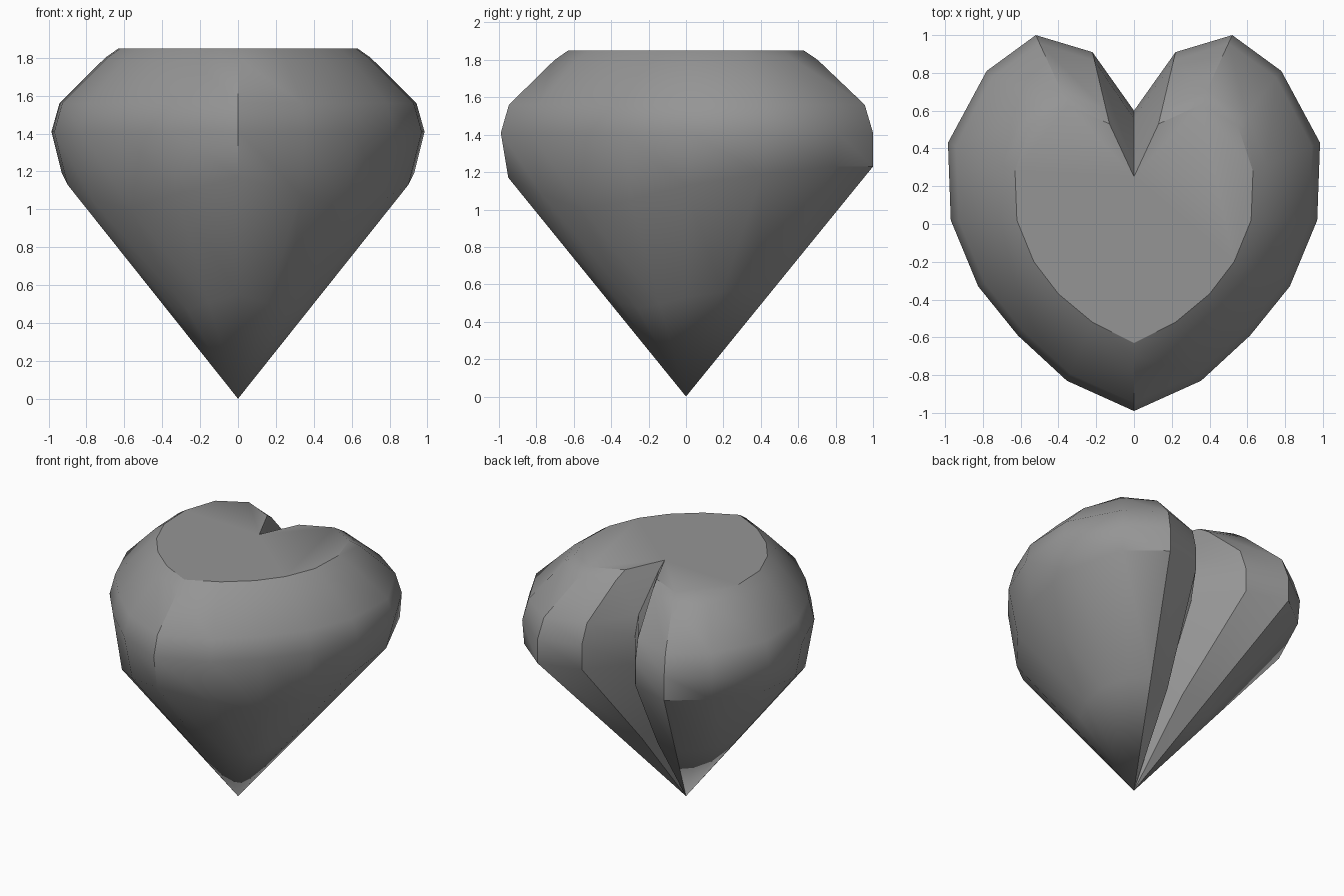
import bpy
import bmesh
import math
from mathutils import Vector

cube = bpy.data.objects.get("Cube")
if cube:
    bpy.data.objects.remove(cube, do_unlink=True)

# One flat grey for the whole stone
grey = bpy.data.materials.new("stone grey")
grey.use_nodes = True
colour = (0.3, 0.3, 0.3, 1.0)
grey.diffuse_color = colour
grey.node_tree.nodes["Principled BSDF"].inputs["Base Color"].default_value = colour

# Half heart outlines, from the front tip round to the notch at the back
girdle = [(0, -.99), (.355, -.83), (.615, -.59), (.825, -.33), (.97, .02),
          (.985, .43), (.78, .81), (.52, 1), (.22, .91), (0, .6)]
table = [(0, -.63), (.22, -.52), (.4, -.37), (.53, -.2), (.62, .02),
         (.63, .28), (.55, .52), (.35, .63), (.13, .53), (0, .25)]
lower = [(0, -.95, 1.17), (.33, -.77, 1.08), (.57, -.55, 1), (.77, -.3, 1.05), (.9, 0, 1.13),
         (.93, .41, 1.19), (.77, .8, 1.23), (.52, 1, 1.23), (.22, .91, 1.23), (0, .6, 1.21)]
APEX = Vector((0, 0, 0))


def mirrored(half):
    """Close a half outline into a full counter-clockwise ring."""
    return half + [Vector((-p.x, p.y, p.z)) for p in half[-2:0:-1]]


def crown_ring(spread, z):
    """Outline between the table (0) and the girdle (1)."""
    return mirrored([Vector((*t, z)).lerp(Vector((*g, z)), spread)
                     for t, g in zip(table, girdle)])


# Pavilion ring part way to the apex, pinched at the lobes beside the notch
waist = [Vector(p) * .47 for p in lower]
waist[8].x = .065

rings = [crown_ring(0, 1.85), crown_ring(.2, 1.8), crown_ring(.88, 1.56),
         crown_ring(1, 1.41), mirrored([Vector(p) for p in lower]), mirrored(waist)]

bm = bmesh.new()
loops = [[bm.verts.new(p) for p in ring] for ring in rings]
apex = bm.verts.new(APEX)
n = len(loops[0])

# Flat table, crown and girdle bands, then the pointed pavilion
bm.faces.new(loops[0])
for upper, under in zip(loops, loops[1:]):
    for i in range(n):
        j = (i + 1) % n
        bm.faces.new((upper[i], under[i], under[j], upper[j]))
for i in range(n):
    bm.faces.new((loops[-1][i], apex, loops[-1][(i + 1) % n]))
bmesh.ops.recalc_face_normals(bm, faces=bm.faces)

mesh = bpy.data.meshes.new("heart_gem")
bm.to_mesh(mesh)
bm.free()
mesh.materials.append(grey)
gem = bpy.data.objects.new("heart_gem", mesh)
bpy.context.collection.objects.link(gem)

# Soft facets with crisp creases at the table, tip and notch
bpy.ops.object.select_all(action='DESELECT')
gem.select_set(True)
bpy.context.view_layer.objects.active = gem
bpy.ops.object.shade_smooth_by_angle(angle=math.radians(35))
